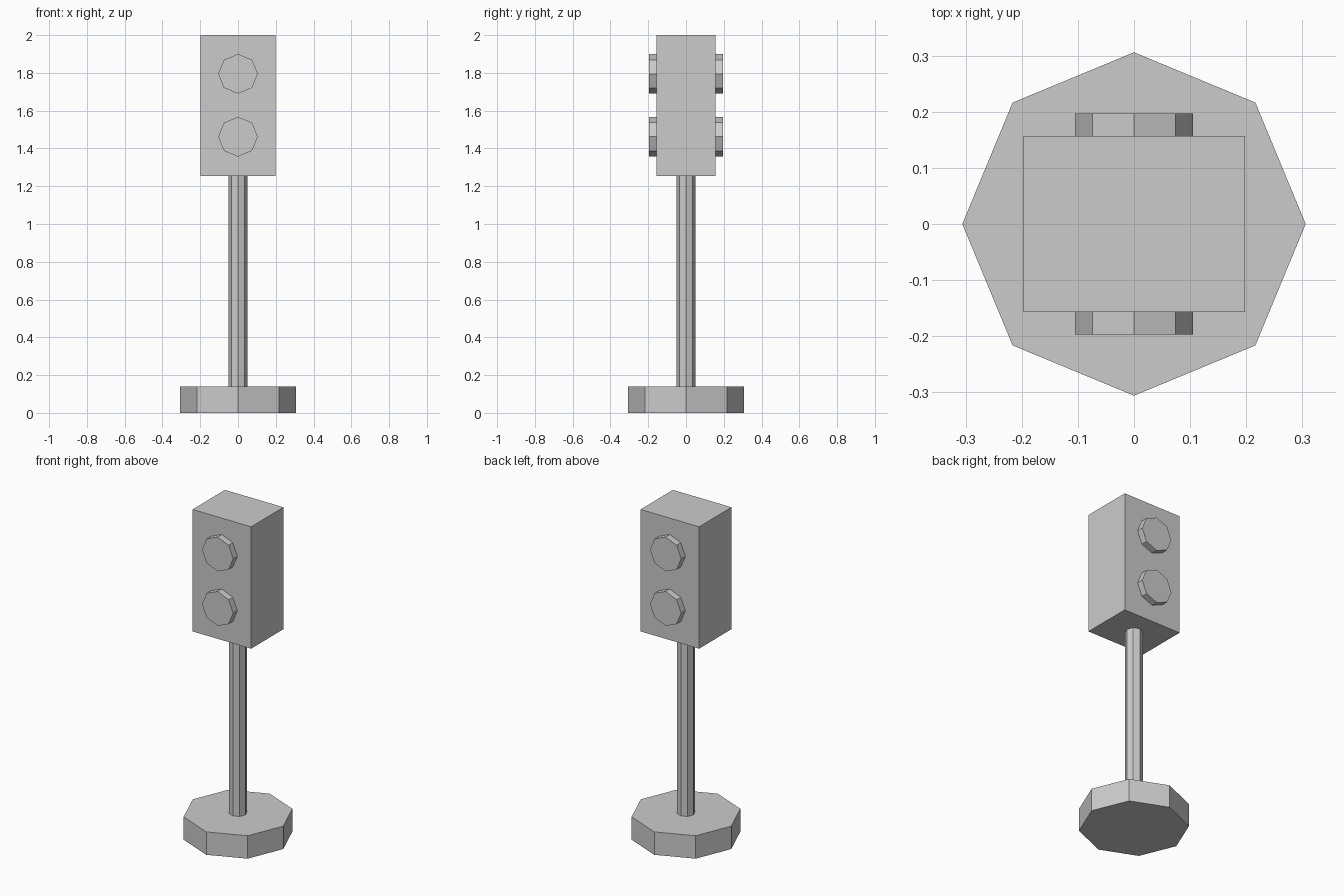
import bpy
import math

if "Cube" in bpy.data.objects:
    bpy.data.objects.remove(bpy.data.objects["Cube"], do_unlink=True)

# One plain grey for every part
grey = bpy.data.materials.new("light_grey")
grey.use_nodes = True
colour = (0.6, 0.6, 0.6, 1)
grey.diffuse_color = colour
grey.node_tree.nodes["Principled BSDF"].inputs["Base Color"].default_value = colour


def finish(name):
    obj = bpy.context.object
    obj.name = name
    obj.data.materials.append(grey)
    return obj


def octagon(name, radius, depth, centre, tilt=0):
    bpy.ops.mesh.primitive_cylinder_add(vertices=8, radius=radius, depth=depth,
                                        location=centre, rotation=(tilt, 0, 0))
    return finish(name)


# Base and pole
BASE_TOP, BOX_BOTTOM, TOP = 0.14, 1.255, 2.0
octagon("base", 0.306, BASE_TOP, (0, 0, BASE_TOP / 2))
octagon("pole", 0.05, BOX_BOTTOM - BASE_TOP, (0, 0, (BASE_TOP + BOX_BOTTOM) / 2))

# Signal box
bpy.ops.mesh.primitive_cube_add(size=1, location=(0, 0, (BOX_BOTTOM + TOP) / 2))
box = finish("signal_box")
box.scale = (0.396, 0.313, TOP - BOX_BOTTOM)
bpy.ops.object.transform_apply(location=False, rotation=False, scale=True)

# Two lamps on the front and two on the back
for side, sign in (("front", -1), ("back", 1)):
    for level, z in (("upper", 1.795), ("lower", 1.462)):
        octagon(f"{side}_{level}_lamp", 0.105, 0.04, (0, sign * 0.1765, z), math.pi / 2)
